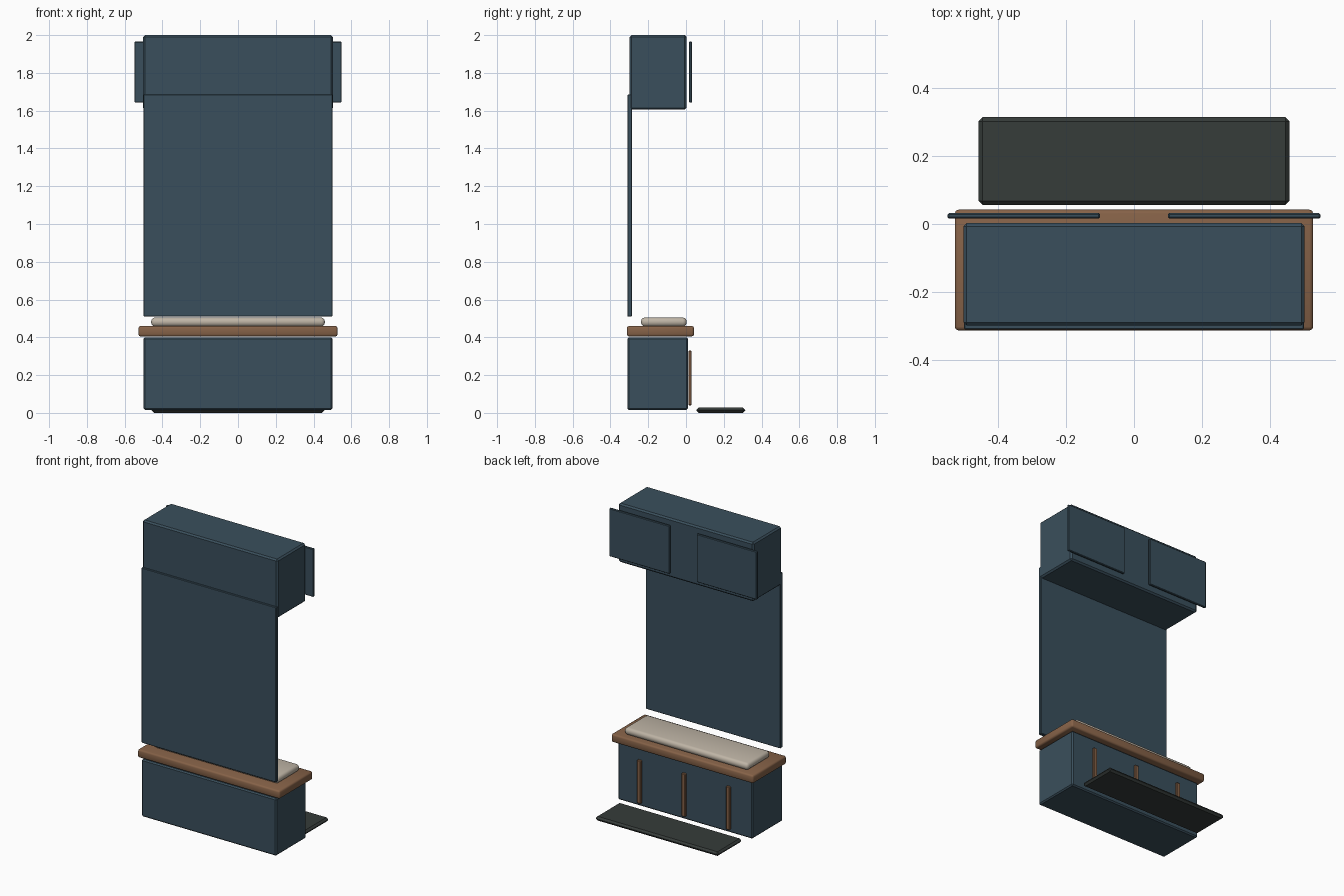
import bpy, bmesh

if "Cube" in bpy.data.objects:
    bpy.data.objects.remove(bpy.data.objects["Cube"])

def material(name, rgb):
    m = bpy.data.materials.new(name)
    m.diffuse_color = (*rgb, 1)
    m.use_nodes = True
    m.node_tree.nodes["Principled BSDF"].inputs["Base Color"].default_value = m.diffuse_color
    return m

BLUE = material("slate blue paint", (0.042, 0.078, 0.107))
WOOD = material("warm wood", (0.238, 0.122, 0.064))
FABRIC = material("cream fabric", (0.52, 0.46, 0.38))
RUBBER = material("dark mat", (0.037, 0.045, 0.042))

def box(name, x, y, z, mat, bevel=0.006, segments=1):
    """Bevelled box from (min, max) ranges on each axis."""
    bm = bmesh.new()
    bmesh.ops.create_cube(bm, size=1)
    for v in bm.verts:
        for i, (lo, hi) in enumerate((x, y, z)):
            v.co[i] = hi if v.co[i] > 0 else lo
    bmesh.ops.bevel(bm, geom=bm.edges[:], offset=bevel, segments=segments,
                    profile=0.5, affect='EDGES')
    if segments > 1:
        for f in bm.faces:
            f.smooth = True
    mesh = bpy.data.meshes.new(name)
    bm.to_mesh(mesh)
    bm.free()
    mesh.materials.append(mat)
    ob = bpy.data.objects.new(name, mesh)
    bpy.context.collection.objects.link(ob)
    return ob

# Lower bench: storage base, wooden seat top, cushion
box("bench_base", (-0.5, 0.5), (-0.31, 0.01), (0.015, 0.40), BLUE, 0.008)
box("bench_top", (-0.527, 0.527), (-0.313, 0.042), (0.405, 0.46), WOOD, 0.011, 2)
box("cushion", (-0.46, 0.46), (-0.238, 0.003), (0.458, 0.505), FABRIC, 0.02, 3)

# Vertical wooden strips on the bench face
for i, x in enumerate((-0.33, 0, 0.33)):
    box(f"bench_strip_{i + 1}", (x - 0.014, x + 0.014), (0.012, 0.03),
        (0.04, 0.33), WOOD, 0.004)

# Tall panel and upper cabinet
box("back_panel", (-0.5, 0.5), (-0.31, -0.286), (0.51, 1.685), BLUE, 0.003)
box("upper_cabinet", (-0.502, 0.502), (-0.299, 0.003), (1.605, 2.0), BLUE, 0.01)

# Pair of cabinet doors standing just off the cabinet
for side, name in ((-1, "left_door"), (1, "right_door")):
    box(name, tuple(sorted((side * 0.10, side * 0.548))), (0.016, 0.032),
        (1.642, 1.965), BLUE, 0.004)

# Floor mat with clipped corners
box("floor_mat", (-0.457, 0.457), (0.056, 0.314), (0.0, 0.028), RUBBER, 0.012)
